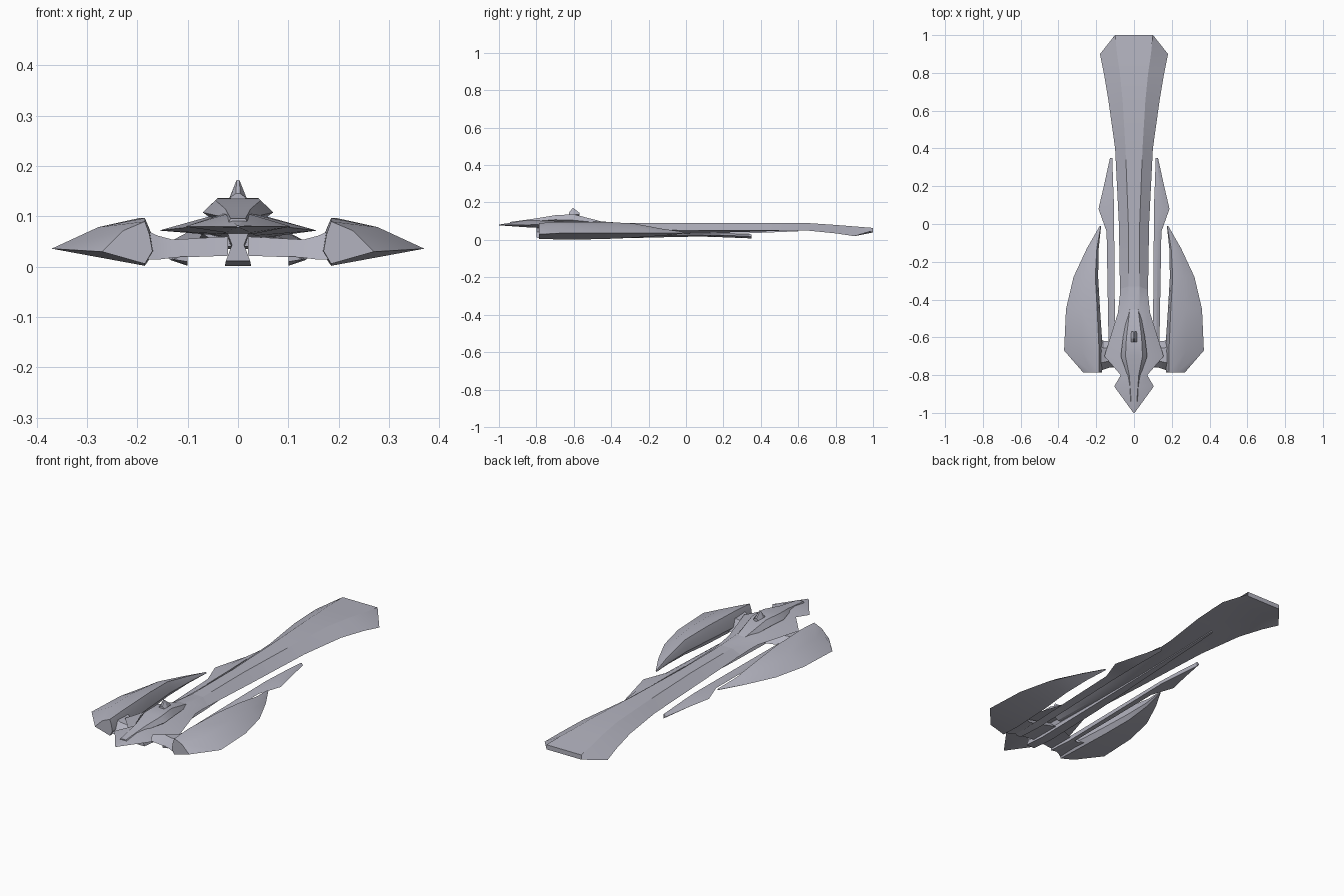
import bpy, bmesh, math

cube = bpy.data.objects.get("Cube")
if cube:
    bpy.data.objects.remove(cube, do_unlink=True)

grey = bpy.data.materials.new("pale_hull_grey")
grey.use_nodes = True
colour = (.45, .45, .52, 1)
grey.diffuse_color = colour
grey.node_tree.nodes["Principled BSDF"].inputs["Base Color"].default_value = colour


def loft(name, rows, section, axis="y"):
    """Skin closed cross-sections; each row is a station followed by section values."""
    mesh = bpy.data.meshes.new(name)
    bm = bmesh.new()
    rings = []
    for station, *values in rows:
        ring = []
        for a, z in section(*values):
            co = (a, station, z) if axis == "y" else (station, a, z)
            ring.append(bm.verts.new(co))
        rings.append(ring)
    for first, second in zip(rings, rings[1:]):
        for i in range(len(first)):
            j = (i + 1) % len(first)
            bm.faces.new((first[i], first[j], second[j], second[i]))
    bm.faces.new(rings[0])
    bm.faces.new(reversed(rings[-1]))
    bmesh.ops.remove_doubles(bm, verts=bm.verts, dist=.0005)
    bmesh.ops.recalc_face_normals(bm, faces=bm.faces)
    bm.to_mesh(mesh)
    bm.free()
    mesh.materials.append(grey)
    obj = bpy.data.objects.new(name, mesh)
    bpy.context.collection.objects.link(obj)
    bpy.ops.object.select_all(action="DESELECT")
    obj.select_set(True)
    bpy.context.view_layer.objects.active = obj
    bpy.ops.object.shade_smooth_by_angle(angle=math.radians(25))
    return obj


def both_sides(obj):
    """Repeat a part on the opposite side of the centre line."""
    mirror = obj.modifiers.new("mirror", "MIRROR")
    mirror.use_axis[0] = True


def symmetric(points):
    return points + [(-x, z) for x, z in reversed(points)]


def deck_section(edge, ridge, top, rim, bottom):
    return symmetric([(ridge, top), (edge, rim), (ridge, bottom)])


def keel_section(waist, foot, top, bottom):
    middle = (top + bottom) / 2
    return symmetric([(foot, top), (waist, middle), (foot, bottom)])


def pod_section(inner, spine, outer, top, rim, bottom):
    low = bottom + (top - bottom) * .3
    high = bottom + (top - bottom) * .7
    shoulder = (spine + outer) / 2
    crown = rim + (top - rim) * .7
    return [(inner, low), (inner + (spine - inner) * .4, high), (spine, top),
            (shoulder, crown), (outer, rim), (spine, bottom)]


def boom_section(inner, outer, top, bottom):
    middle = (top + bottom) / 2
    return [(inner, top), ((inner + outer) / 2, top), (outer, middle), (inner, bottom)]


def strut_section(front, back, top, bottom):
    slope = (back - front) * .25
    return [(front, bottom), (front + slope, top), (back - slope, top), (back, bottom)]


# Long spine flaring into the tail
loft("spine_and_tail", [
    (-.55, .07, .03, .09, .065, .04),
    (-.3, .075, .03, .09, .06, .035),
    (0, .08, .03, .09, .05, .035),
    (.4, .1, .045, .09, .05, .045),
    (.65, .135, .06, .09, .05, .055),
    (.8, .16, .075, .08, .035, .055),
    (.9, .18, .09, .072, .02, .05),
    (1, .101, .1, .064, .05, .04)], deck_section)

# Broad arrow-shaped head
loft("head_plate", [
    (-1, .003, .002, .082, .08, .078),
    (-.86, .105, .025, .104, .08, .068),
    (-.8, .07, .03, .105, .082, .065),
    (-.7, .157, .035, .106, .072, .062),
    (-.47, .085, .03, .1, .07, .055),
    (-.33, .07, .03, .09, .062, .05)], deck_section)

# Raised deck on the head
loft("upper_deck", [
    (-.94, .02, .015, .096, .085, .08),
    (-.8, .035, .025, .115, .1, .09),
    (-.7, .07, .045, .132, .108, .09),
    (-.6, .058, .04, .137, .105, .09),
    (-.45, .03, .022, .098, .09, .08)], deck_section)

# Small sensor fin
loft("sensor_fin", [
    (-.625, .016, .004, .146, .137, .13),
    (-.605, .017, .003, .172, .137, .13),
    (-.57, .014, .004, .145, .136, .13)], deck_section)

# Central keel beneath the spine
loft("keel", [
    (-.8, .012, .024, .075, .012),
    (-.68, .012, .026, .075, .002),
    (-.3, .012, .024, .06, .01),
    (0, .01, .018, .055, .022),
    (.6, .004, .006, .06, .046)], keel_section)

# Swept side pods
both_sides(loft("side_pod", [
    (-.785, .17, .185, .27, .09, .03, .006),
    (-.67, .165, .185, .37, .097, .036, .002),
    (-.45, .18, .195, .36, .097, .036, .004),
    (-.28, .19, .205, .32, .088, .036, .012),
    (-.13, .187, .197, .25, .06, .037, .022),
    (-.01, .174, .176, .181, .042, .038, .034)], pod_section))

# Slim booms ending in blade-shaped fins
both_sides(loft("boom_blade", [
    (-.76, .1, .13, .02, .01),
    (-.62, .1, .135, .025, .002),
    (-.04, .105, .145, .035, .016),
    (.08, .105, .188, .036, .018),
    (.2, .11, .16, .035, .014),
    (.35, .115, .127, .03, .008)], boom_section))

# Struts joining the pods to the head
both_sides(loft("pod_strut", [
    (.02, -.75, -.58, .06, .022),
    (.13, -.76, -.62, .054, .018),
    (.16, -.77, -.62, .062, .014),
    (.185, -.78, -.6, .074, .014)], strut_section, axis="x"))
